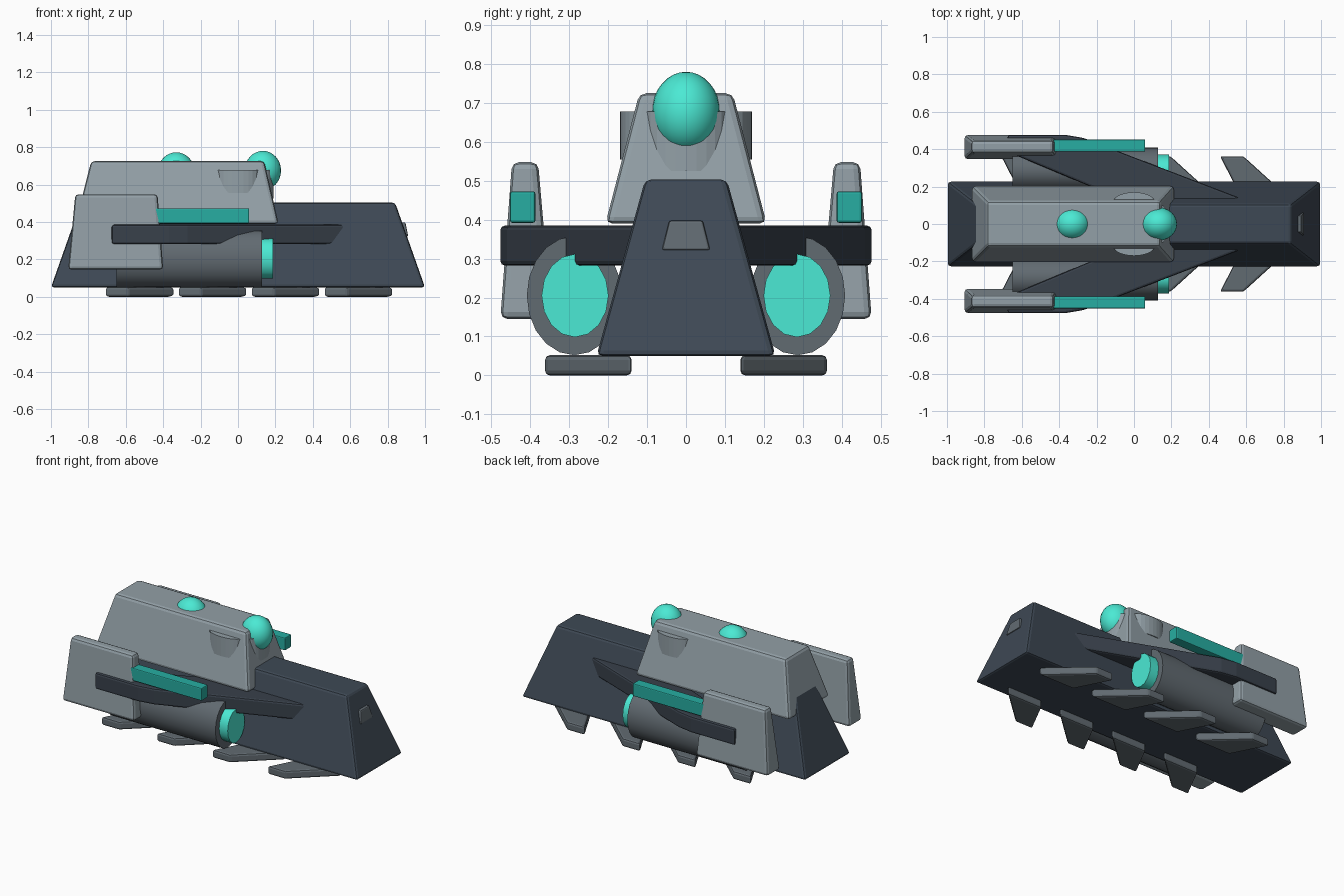
import bpy, bmesh, math
from mathutils import Matrix

if "Cube" in bpy.data.objects:
    bpy.data.objects.remove(bpy.data.objects["Cube"])


def material(name, rgb):
    m = bpy.data.materials.new(name)
    m.diffuse_color = (*rgb, 1)
    m.use_nodes = True
    m.node_tree.nodes["Principled BSDF"].inputs["Base Color"].default_value = m.diffuse_color
    return m


DARK = material("dark_armor", (0.048, 0.066, 0.09))
WING = material("wing_armor", (0.04, 0.052, 0.07))
LIGHT = material("light_armor", (0.29, 0.35, 0.385))
MID = material("mid_metal", (0.12, 0.145, 0.165))
GLOW = material("glow", (0.07, 0.82, 0.66))
TEAL = material("teal_trim", (0.02, 0.42, 0.36))


def finish(name, bm, mat, bevel=0, mirror=False, smooth=False):
    bmesh.ops.recalc_face_normals(bm, faces=bm.faces)
    me = bpy.data.meshes.new(name)
    bm.to_mesh(me)
    bm.free()
    ob = bpy.data.objects.new(name, me)
    bpy.context.collection.objects.link(ob)
    me.materials.append(mat)
    if smooth:
        for p in me.polygons:
            p.use_smooth = len(p.vertices) < 5
    if bevel:
        b = ob.modifiers.new("bevel", 'BEVEL')
        b.width, b.segments, b.limit_method = bevel, 2, 'ANGLE'
    if mirror:
        m = ob.modifiers.new("mirror", 'MIRROR')
        m.use_axis = (False, True, False)
    return ob


def loft(name, low, high, z0, z1, mat, **kw):
    """Solid between two outlines with equal point counts."""
    bm = bmesh.new()
    a = [bm.verts.new((x, y, z0)) for x, y in low]
    b = [bm.verts.new((x, y, z1)) for x, y in high]
    n = len(a)
    bm.faces.new(a[::-1])
    bm.faces.new(b)
    for i in range(n):
        bm.faces.new((a[i], a[(i + 1) % n], b[(i + 1) % n], b[i]))
    return finish(name, bm, mat, **kw)


def rect(x0, x1, y0, y1):
    return [(x0, y0), (x1, y0), (x1, y1), (x0, y1)]


def oval(cx, cy, rx, ry, n=24):
    return [(cx + rx * math.cos(2 * math.pi * i / n),
             cy + ry * math.sin(2 * math.pi * i / n)) for i in range(n)]


def drum(name, x0, x1, y, z, ry, rz, n, mat):
    """Oval cylinder lying along x, mirrored to both sides."""
    bm = bmesh.new()
    mtx = (Matrix.Translation(((x0 + x1) / 2, y, z)) @ Matrix.Diagonal((1, ry, rz, 1))
           @ Matrix.Rotation(math.pi / 2, 4, 'Y'))
    bmesh.ops.create_cone(bm, cap_ends=True, segments=n, radius1=1, radius2=1,
                          depth=x1 - x0, matrix=mtx)
    finish(name, bm, mat, mirror=True, smooth=True)


def orb(name, x, z, r):
    bm = bmesh.new()
    bmesh.ops.create_uvsphere(bm, u_segments=24, v_segments=16, radius=1,
                              matrix=Matrix.Translation((x, 0, z)) @ Matrix.Diagonal((*r, 1)))
    finish(name, bm, GLOW, smooth=True)


# Main hull and upper deck
loft("hull", rect(-1, 1, -.23, .23), rect(-.84, .84, -.105, .105), .05, .503, DARK, bevel=.015)
loft("upper_deck", rect(-.87, .217, -.207, .207), rect(-.785, .14, -.12, .12), .39, .725,
     LIGHT, bevel=.018)

# Bulges on the deck sides and front, nose vent
loft("side_bulge", oval(0, .12, .11, .05), oval(0, .12, .11, .05), .555, .678, LIGHT, mirror=True)
loft("front_bulge", oval(.135, 0, .055, .105), oval(.135, 0, .055, .105), .525, .678, LIGHT)
loft("nose_vent", rect(.84, .91, -.062, .062), rect(.84, .895, -.043, .043), .322, .398,
     MID, bevel=.006)

# Sensor domes
orb("rear_dome", -.33, .672, (.097, .088, .1))
orb("front_dome", .133, .675, (.097, .088, .105))

# Swept wings
wing = [(-.675, .477), (-.675, .385), (-.28, .22), (.13, .05), (.80, .05), (-.27, .46), (-.37, .477)]
loft("wing", wing, wing, .282, .385, WING, bevel=.012, mirror=True)

# Rear side plates and the bars in front of them
loft("side_plate", rect(-.908, -.40, .345, .477), rect(-.87, -.43, .38, .447), .145, .548,
     LIGHT, bevel=.018, mirror=True)
bar = rect(-.45, .06, .387, .452)
loft("side_bar", bar, bar, .392, .473, TEAL, bevel=.006, mirror=True)

# Engine pods with glowing ends
drum("engine_pod", -.65, .127, .287, .205, .122, .153, 20, MID)
drum("engine_glow", .08, .187, .285, .205, .086, .107, 16, GLOW)

# Swept landing pads
for i in range(4):
    d = -.39 * i
    pad = [(.575 + d, .14), (.83 + d, .14), (.585 + d, .362), (.46 + d, .362)]
    loft(f"landing_pad_{i + 1}", pad, pad, 0, .052, MID, bevel=.012, mirror=True)
